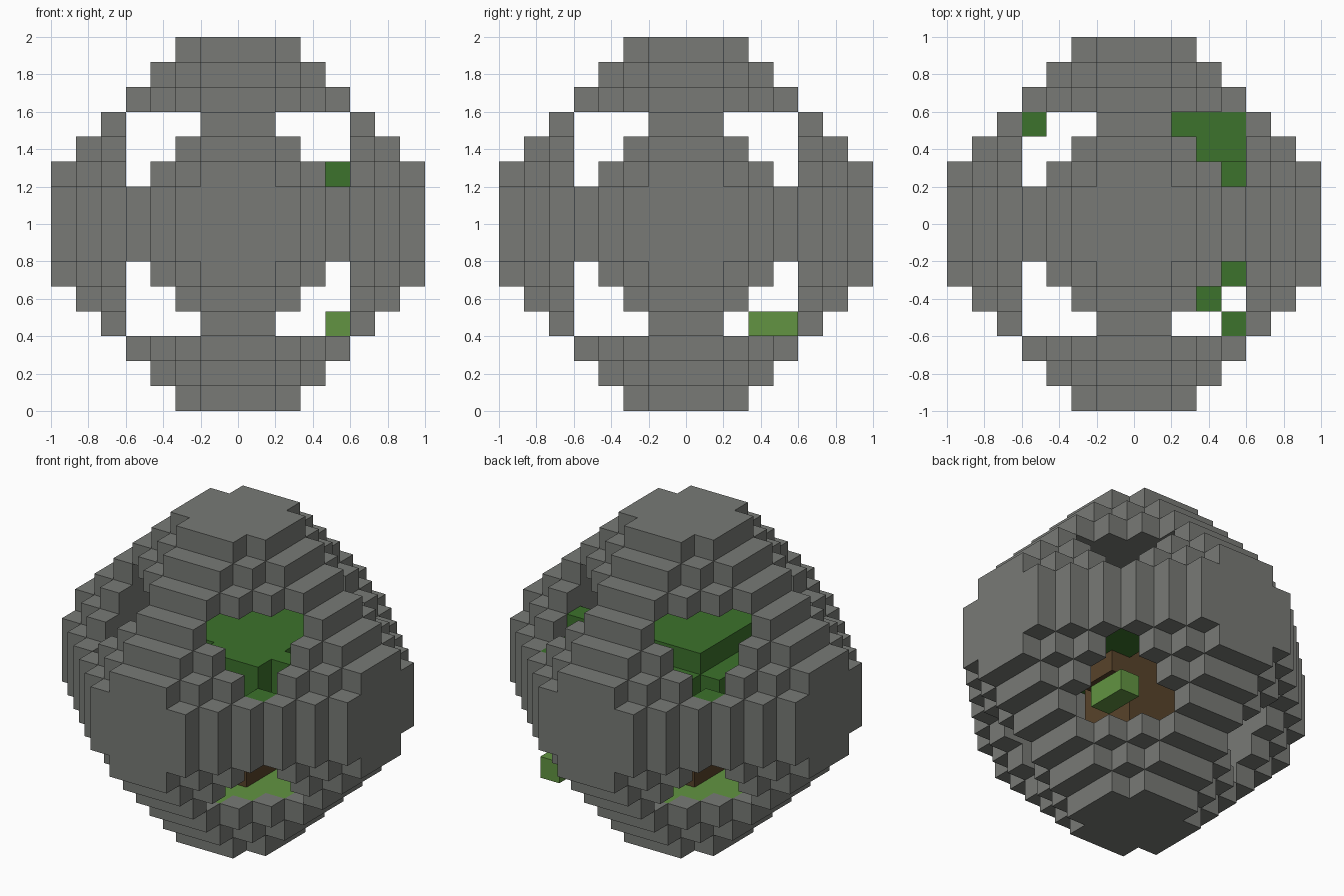
import bpy, bmesh
from itertools import product
from mathutils import Vector

if "Cube" in bpy.data.objects:
    bpy.data.objects.remove(bpy.data.objects["Cube"])

UNIT = 2 / 15  # edge of one block
SIDES = [Vector(s) for s in ((1, 0, 0), (-1, 0, 0), (0, 1, 0),
                             (0, -1, 0), (0, 0, 1), (0, 0, -1))]


def material(name, rgb):
    m = bpy.data.materials.new(name)
    m.use_nodes = True
    m.diffuse_color = (*rgb, 1)
    m.node_tree.nodes["Principled BSDF"].inputs["Base Color"].default_value = (*rgb, 1)
    return m


def block_part(name, cells, mat):
    """Join unit blocks into one mesh, keeping only the outer faces."""
    bm = bmesh.new()
    verts = {}

    def vert(p):
        key = tuple(round(c * 2) for c in p)
        if key not in verts:
            verts[key] = bm.verts.new((p + Vector((0, 0, 7.5))) * UNIT)
        return verts[key]

    for cell in sorted(cells):
        centre = Vector(cell)
        for n in SIDES:
            if tuple(int(c) for c in centre + n) in cells:
                continue
            a = Vector((n.y, n.z, n.x)) / 2
            b = n.cross(a)
            mid = centre + n / 2
            bm.faces.new([vert(mid + p) for p in (-a - b, a - b, a + b, b - a)])
    mesh = bpy.data.meshes.new(name)
    bm.to_mesh(mesh)
    bm.free()
    mesh.materials.append(mat)
    obj = bpy.data.objects.new(name, mesh)
    bpy.context.collection.objects.link(obj)


def box(xs, ys, zs):
    """All block cells between inclusive limits."""
    return set(product(*(range(lo, hi + 1) for lo, hi in (xs, ys, zs))))


def spread(cell):
    return sum(max(1, abs(c)) for c in cell)


stone = material("stone grey", (0.188, 0.195, 0.181))
leaf = material("leaf green", (0.045, 0.168, 0.025))
grass = material("grass green", (0.122, 0.296, 0.054))
bark = material("bark brown", (0.098, 0.056, 0.023))

# Stone shell: stepped octahedron hollowed by a cube, which opens the eight corners
R = (-7, 7)
solid = {c for c in box(R, R, R) if spread(c) <= 10}
room = box((-4, 4), (-4, 4), (-4, 4))
floor = {c for c in solid if c[2] == -5 and spread(c) <= 9}
block_part("stone_shell", solid - room - floor, stone)

# Grass floor and a small tuft by one opening
block_part("grass_floor", floor, grass)
block_part("grass_tuft", box((4, 4), (3, 4), (-4, -4)), grass)

# Trunk with a stub branch
trunk = box((-1, 1), (-1, 1), (-4, 0)) | box((2, 2), (0, 1), (-1, 0))
block_part("trunk", trunk, bark)

# Leaf crown: wide lower layer, smaller upper layer and stray clumps
crown = box((-3, 3), (-2, 2), (1, 1)) | box((-2, 3), (-3, 3), (1, 1))
crown |= box((-2, 3), (-2, 2), (2, 2)) | box((1, 3), (-3, -3), (2, 2))
crown |= box((4, 4), (-2, 2), (1, 1)) | {(4, -2, 2), (4, 2, 2)}
crown |= box((2, 4), (4, 4), (0, 1)) | box((3, 4), (3, 3), (0, 1))
crown |= {(4, -4, 1), (4, -4, 0), (-4, 4, 1)}
crown |= box((2, 3), (-3, 3), (0, 0))
block_part("leaf_crown", crown - trunk, leaf)
